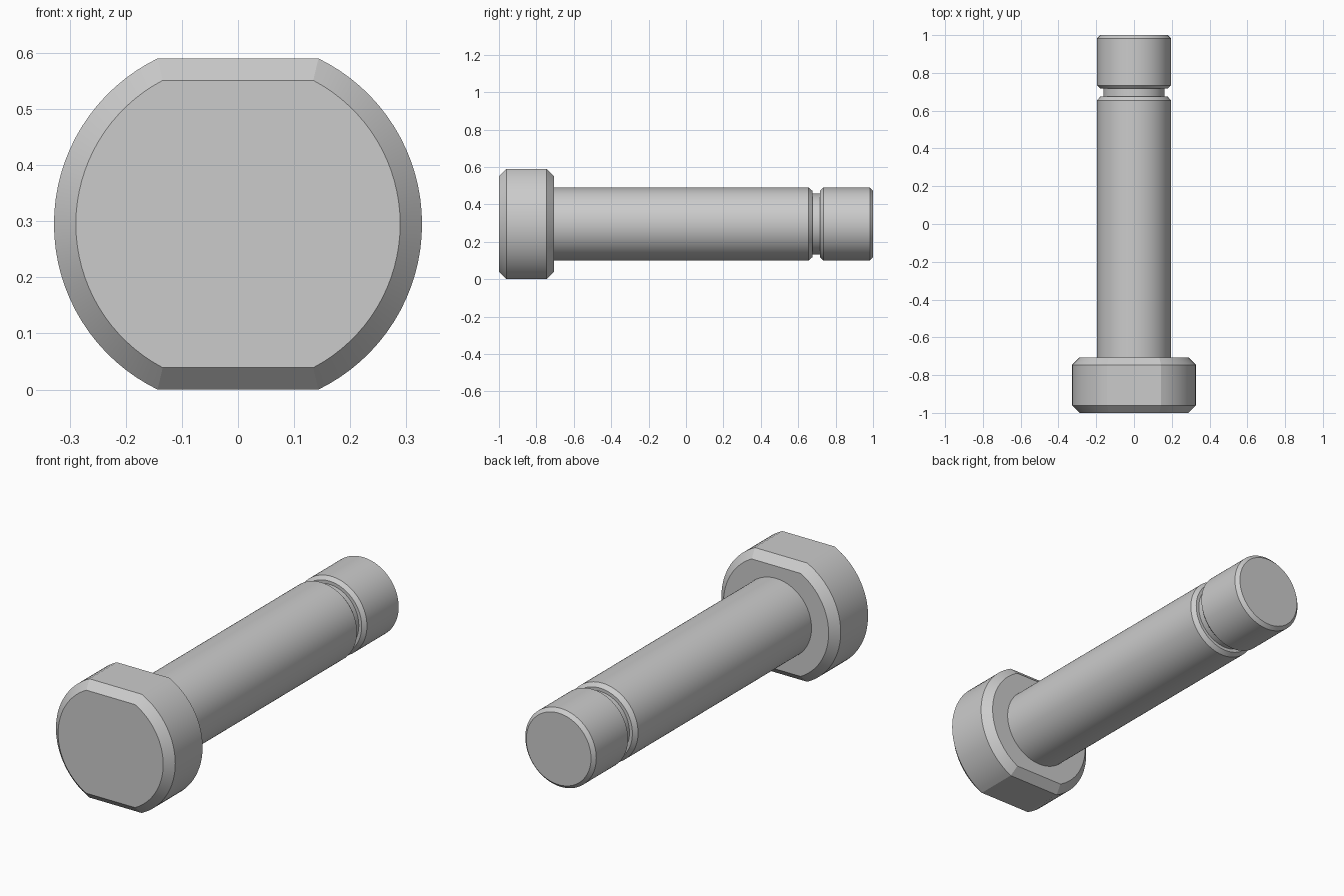
import bpy, bmesh, math

cube = bpy.data.objects.get("Cube")
if cube:
    bpy.data.objects.remove(cube)

AXIS_Z = 0.295

steel = bpy.data.materials.new("plain grey steel")
steel.use_nodes = True
grey = (0.6, 0.6, 0.6, 1)
steel.diffuse_color = grey
steel.node_tree.nodes["Principled BSDF"].inputs["Base Color"].default_value = grey


def circle(r, n=96):
    return [(r * math.cos(2 * math.pi * i / n), r * math.sin(2 * math.pi * i / n)) for i in range(n)]


def flatted_circle(r, flat, n=32):
    """Circle cut by a flat above and a flat below."""
    a = math.asin(flat / r)
    side = [-a + 2 * a * i / n for i in range(n + 1)]
    angles = side + [t + math.pi for t in side]
    return [(r * math.cos(t), r * math.sin(t)) for t in angles]


def loft(name, sections):
    """Skin a closed solid through (y, outline) sections along the axis."""
    bm = bmesh.new()
    rings = [[bm.verts.new((x, y, z + AXIS_Z)) for x, z in outline] for y, outline in sections]
    for a, b in zip(rings, rings[1:]):
        for i in range(len(a)):
            j = (i + 1) % len(a)
            bm.faces.new((a[i], a[j], b[j], b[i]))
    bm.faces.new(rings[0])
    bm.faces.new(rings[-1])
    bmesh.ops.recalc_face_normals(bm, faces=bm.faces)
    mesh = bpy.data.meshes.new(name)
    bm.to_mesh(mesh)
    bm.free()
    mesh.materials.append(steel)
    obj = bpy.data.objects.new(name, mesh)
    bpy.context.collection.objects.link(obj)
    bpy.ops.object.select_all(action="DESELECT")
    obj.select_set(True)
    bpy.context.view_layer.objects.active = obj
    bpy.ops.object.shade_smooth_by_angle(angle=math.radians(20))
    return obj


# Head: chamfered disc with two flats
outer = flatted_circle(0.328, 0.295)
inner = flatted_circle(0.289, 0.256)
loft("head", [(-1, inner), (-0.961, outer), (-0.746, outer), (-0.707, inner)])

# Shank: turned profile with a retaining groove and chamfered edges
R, CHAMFER, GROOVE = 0.195, 0.178, 0.162
profile = [(-0.72, R), (0.655, R), (0.675, CHAMFER), (0.675, GROOVE), (0.717, GROOVE),
           (0.717, CHAMFER), (0.734, R), (0.983, R), (1, CHAMFER)]
loft("shank", [(y, circle(r)) for y, r in profile])
